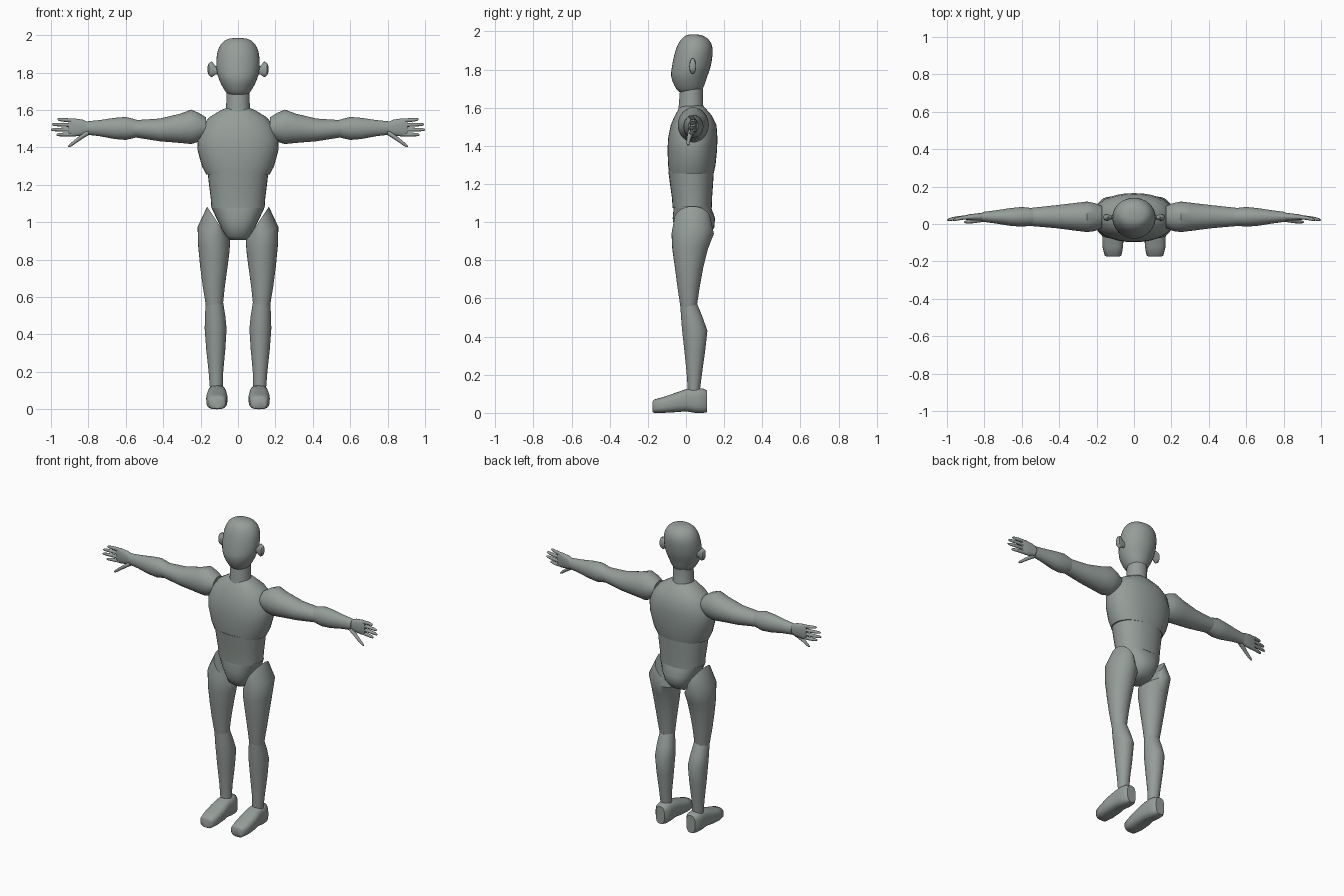
import bpy, bmesh, math
from mathutils import Vector

skin = bpy.data.materials.new("grey_green")
skin.diffuse_color = (0.30, 0.34, 0.32, 1)


def catmull(p0, p1, p2, p3, t):
    return 0.5 * (2 * p1 + (p2 - p0) * t + (2 * p0 - 5 * p1 + 4 * p2 - p3) * t * t
                  + (3 * p1 - p0 - 3 * p2 + p3) * t ** 3)


def refine(rows, steps):
    """Smoothly insert extra sections between the given ones."""
    out, n = [], len(rows)
    for i in range(n - 1):
        quad = [rows[max(i - 1, 0)], rows[i], rows[i + 1], rows[min(i + 2, n - 1)]]
        for s in range(steps):
            out.append([catmull(*c, s / steps) for c in zip(*quad)])
    return out + [list(rows[-1])]


def loft(name, axis, rows, sides=32, power=2.0, steps=1, mirror=False, angle=40):
    """Skin oval sections: (position, a_min, a_max, b_min, b_max, tilt along a).
    a, b are the two remaining axes in x, y, z order."""
    rows = [tuple(r) + (0,) * (6 - len(r)) for r in rows]
    if steps > 1:
        rows = refine(rows, steps)
    k = "xyz".index(axis)
    ia, ib = [i for i in range(3) if i != k]
    bm = bmesh.new()
    rings = []
    for pos, a0, a1, b0, b1, tilt in rows:
        ring = []
        for j in range(sides):
            t = 2 * math.pi * j / sides
            c, s = math.cos(t), math.sin(t)
            da = math.copysign(abs(c) ** (2 / power), c) * (a1 - a0) / 2
            db = math.copysign(abs(s) ** (2 / power), s) * (b1 - b0) / 2
            p = Vector((0, 0, 0))
            p[k] = pos + tilt * da
            p[ia] = (a0 + a1) / 2 + da
            p[ib] = (b0 + b1) / 2 + db
            ring.append(bm.verts.new(p))
        rings.append(ring)
    for r, q in zip(rings, rings[1:]):
        for j in range(sides):
            n = (j + 1) % sides
            bm.faces.new((r[j], r[n], q[n], q[j]))
    bm.faces.new(rings[0])
    bm.faces.new(rings[-1])
    bmesh.ops.recalc_face_normals(bm, faces=bm.faces)
    mesh = bpy.data.meshes.new(name)
    bm.to_mesh(mesh)
    bm.free()
    mesh.materials.append(skin)
    obj = bpy.data.objects.new(name, mesh)
    bpy.context.collection.objects.link(obj)
    bpy.ops.object.select_all(action='DESELECT')
    obj.select_set(True)
    bpy.context.view_layer.objects.active = obj
    bpy.ops.object.shade_smooth_by_angle(angle=math.radians(angle))
    if mirror:
        obj.modifiers.new("both_sides", 'MIRROR')
    return obj


# Head, ears and neck
loft("head", 'z', [
    (1.68, -.045, .045, -.03, .06), (1.70, -.068, .068, -.052, .088),
    (1.76, -.10, .10, -.077, .11), (1.82, -.115, .115, -.073, .13),
    (1.90, -.112, .112, -.055, .14), (1.95, -.092, .092, -.032, .125),
    (1.977, -.06, .06, -.003, .09), (1.985, -.02, .02, .025, .055)], steps=3, angle=60)
loft("ear", 'x', [
    (.10, .02, .05, 1.79, 1.84), (.12, .025, .045, 1.79, 1.835), (.14, .017, .053, 1.775, 1.86),
    (.156, .018, .052, 1.785, 1.85), (.162, .026, .044, 1.80, 1.835)],
    sides=16, mirror=True)
loft("neck", 'z', [
    (1.58, -.07, .07, -.042, .10), (1.62, -.063, .063, -.037, .088),
    (1.72, -.062, .062, -.03, .088)])

# Torso
loft("chest", 'z', [
    (1.255, -.17, .17, -.088, .145), (1.30, -.193, .193, -.094, .155),
    (1.38, -.215, .215, -.097, .163), (1.44, -.218, .218, -.094, .165),
    (1.51, -.195, .195, -.08, .16), (1.56, -.155, .155, -.058, .135),
    (1.60, -.09, .09, -.035, .10), (1.612, -.06, .06, -.025, .085)], power=2.2)
loft("waist", 'z', [
    (1.075, -.142, .142, -.07, .135), (1.13, -.146, .146, -.074, .137),
    (1.20, -.155, .155, -.084, .142), (1.27, -.163, .163, -.093, .146)], power=2.2)
loft("pelvis", 'z', [
    (.905, -.045, .045, -.015, .07), (.925, -.072, .072, -.042, .11),
    (.97, -.09, .09, -.062, .148), (1.02, -.115, .115, -.07, .152),
    (1.085, -.145, .145, -.064, .13)], power=2.3)

# Legs
loft("thigh", 'z', [
    (.56, .08, .172, -.03, .057, -.1), (.66, .07, .189, -.045, .072),
    (.76, .056, .202, -.058, .09), (.86, .045, .213, -.072, .115, .15),
    (.94, .042, .216, -.076, .146, .4), (1.012, .07, .165, -.062, .13, 1.5)],
    mirror=True)
loft("shin", 'z', [
    (.11, .082, .15, .01, .072), (.20, .079, .157, .004, .083),
    (.32, .068, .17, -.008, .10), (.43, .061, .178, -.02, .112),
    (.50, .068, .177, -.026, .088), (.57, .08, .172, -.03, .059, -.1)], mirror=True)
foot = loft("foot", 'y', [
    (-.175, .078, .145, .005, .06), (-.168, .067, .157, 0, .07),
    (-.12, .058, .169, 0, .083), (-.05, .056, .17, .004, .107),
    (.00, .06, .164, .008, .125), (.05, .062, .162, 0, .131),
    (.09, .065, .158, 0, .127), (.11, .08, .143, .004, .117)],
    sides=28, power=2.8, mirror=True, angle=50)

# Arms
loft("upper_arm", 'x', [
    (.17, -.02, .095, 1.455, 1.56), (.21, -.038, .112, 1.43, 1.585),
    (.25, -.043, .12, 1.418, 1.602), (.31, -.036, .113, 1.424, 1.58),
    (.42, -.022, .1, 1.433, 1.554), (.56, -.01, .085, 1.455, 1.545)], mirror=True)
loft("forearm", 'x', [
    (.535, -.008, .084, 1.455, 1.546), (.60, -.014, .091, 1.44, 1.563),
    (.66, -.01, .085, 1.445, 1.558), (.74, .003, .073, 1.46, 1.546),
    (.81, .012, .064, 1.468, 1.539)], mirror=True)
loft("palm", 'x', [
    (.79, .018, .06, 1.476, 1.53), (.83, .018, .058, 1.464, 1.548),
    (.88, .02, .052, 1.458, 1.556), (.905, .024, .046, 1.464, 1.552)],
    sides=20, power=2.4, mirror=True)

# Fingers: root height, tip height, tip x
for i, (z0, z1, tip) in enumerate([(1.543, 1.55, .965), (1.52, 1.523, .995),
                                   (1.495, 1.495, 1.0), (1.47, 1.468, .97)]):
    rows = []
    for f, r in ((0, .0105), (.45, .0105), (.8, .009), (.95, .0065), (1, .003)):
        x = .88 + (tip - .88) * f
        y, z = .036 - .015 * f * f, z0 + (z1 - z0) * f
        rows.append((x, y - r, y + r, z - r, z + r))
    loft("finger_%d" % (i + 1), 'x', rows, sides=12, mirror=True)

# Thumb
loft("thumb", 'x', [
    (.80, .012, .045, 1.465, 1.495), (.83, .008, .036, 1.447, 1.474),
    (.86, .004, .026, 1.427, 1.452), (.885, .003, .021, 1.409, 1.431),
    (.90, .004, .018, 1.401, 1.418), (.908, .008, .014, 1.401, 1.408)],
    sides=12, mirror=True)
